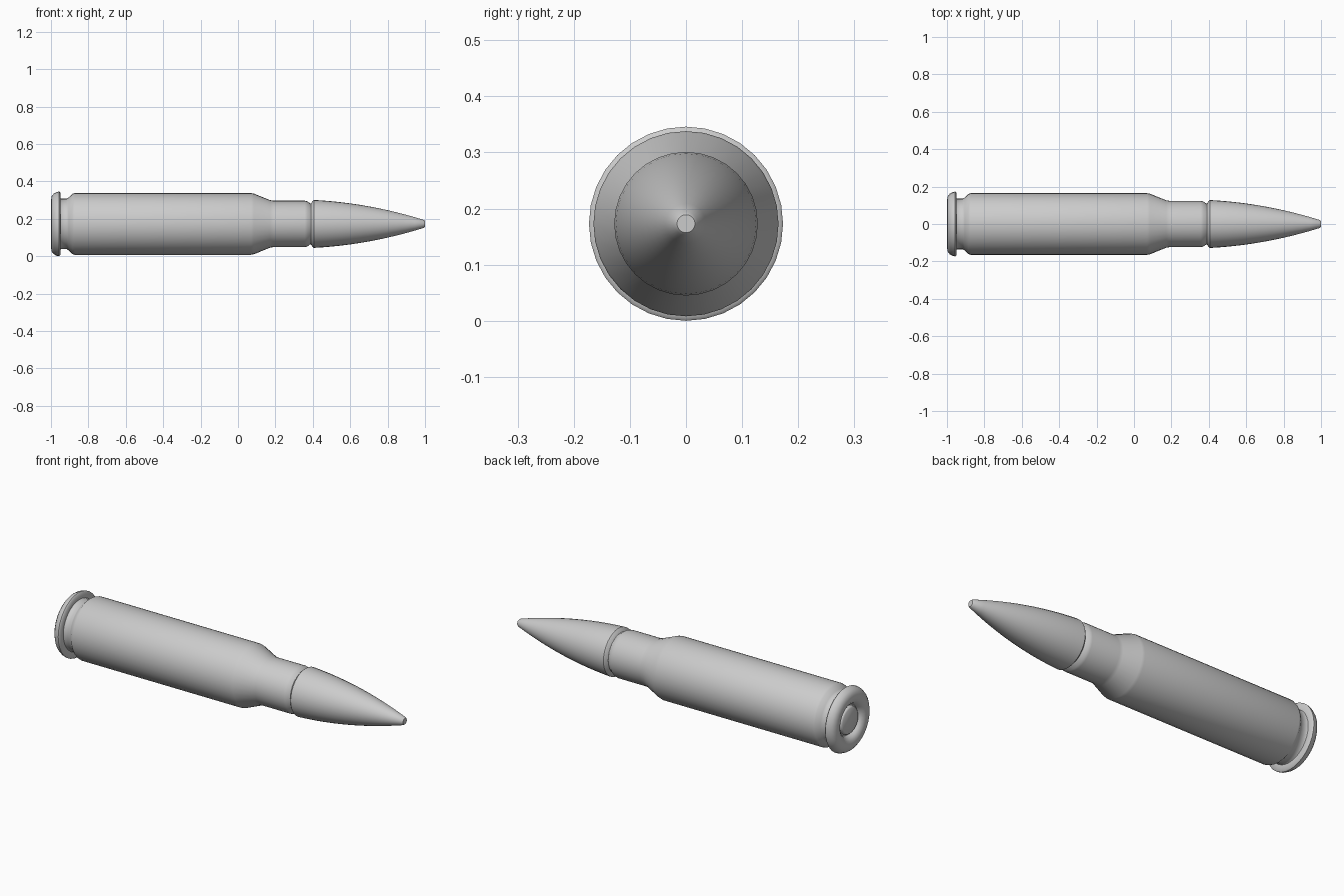
import bpy, math
from mathutils import Vector

if "Cube" in bpy.data.objects:
    bpy.data.objects.remove(bpy.data.objects["Cube"])

SIDES = 32
CZ = 0.173


def lathe(name, profile, angle=35):
    """Spin (x, radius) points around the long axis; radius 0 closes an end."""
    verts, faces, rings = [], [], []
    for x, r in profile:
        n = SIDES if r > 0 else 1
        rings.append(range(len(verts), len(verts) + n))
        for i in range(n):
            a = 2 * math.pi * i / SIDES
            verts.append(Vector((x, r * math.sin(a), CZ + r * math.cos(a))))
    for a, b in zip(rings, rings[1:]):
        for i in range(SIDES):
            j = (i + 1) % SIDES
            q = [a[i % len(a)], a[j % len(a)], b[j % len(b)], b[i % len(b)]]
            faces.append(list(dict.fromkeys(q))[::-1])
    mesh = bpy.data.meshes.new(name)
    mesh.from_pydata(verts, [], faces)
    mesh.update()
    ob = bpy.data.objects.new(name, mesh)
    bpy.context.collection.objects.link(ob)
    bpy.ops.object.select_all(action='DESELECT')
    ob.select_set(True)
    bpy.context.view_layer.objects.active = ob
    bpy.ops.mesh.customdata_custom_splitnormals_clear()
    bpy.ops.object.shade_smooth_by_angle(angle=math.radians(angle))
    return ob


# Case: primer disc, recess, rounded rim, extractor groove, body, shoulder, neck
lathe("case", [
    (-0.985, 0), (-0.985, 0.066), (-0.98, 0.072), (-0.968, 0.075),
    (-0.968, 0.082), (-0.985, 0.09), (-0.996, 0.105), (-1.0, 0.125),
    (-0.996, 0.148), (-0.985, 0.162), (-0.968, 0.171), (-0.956, 0.173),
    (-0.95, 0.167), (-0.95, 0.138), (-0.945, 0.135), (-0.915, 0.135),
    (-0.905, 0.142), (-0.885, 0.161), (-0.873, 0.165),
    (0.07, 0.165), (0.085, 0.162), (0.172, 0.127), (0.19, 0.124),
    (0.357, 0.124), (0.37, 0.121), (0.387, 0.109), (0.387, 0),
], 50)

# Bullet: crimp step, curved nose, blunt tip
R0, R1, X0, X1 = 0.128, 0.021, 0.405, 0.994
nose = []
for i in range(13):
    t = i / 12
    nose.append((X0 + (X1 - X0) * t, R0 - (R0 - R1) * (0.28 * t + 0.72 * t * t)))
lathe("bullet", [(0.38, 0), (0.38, 0.109), (0.39, 0.109), (0.4, 0.124)]
      + nose + [(1.0, 0.016), (1.0, 0)])
